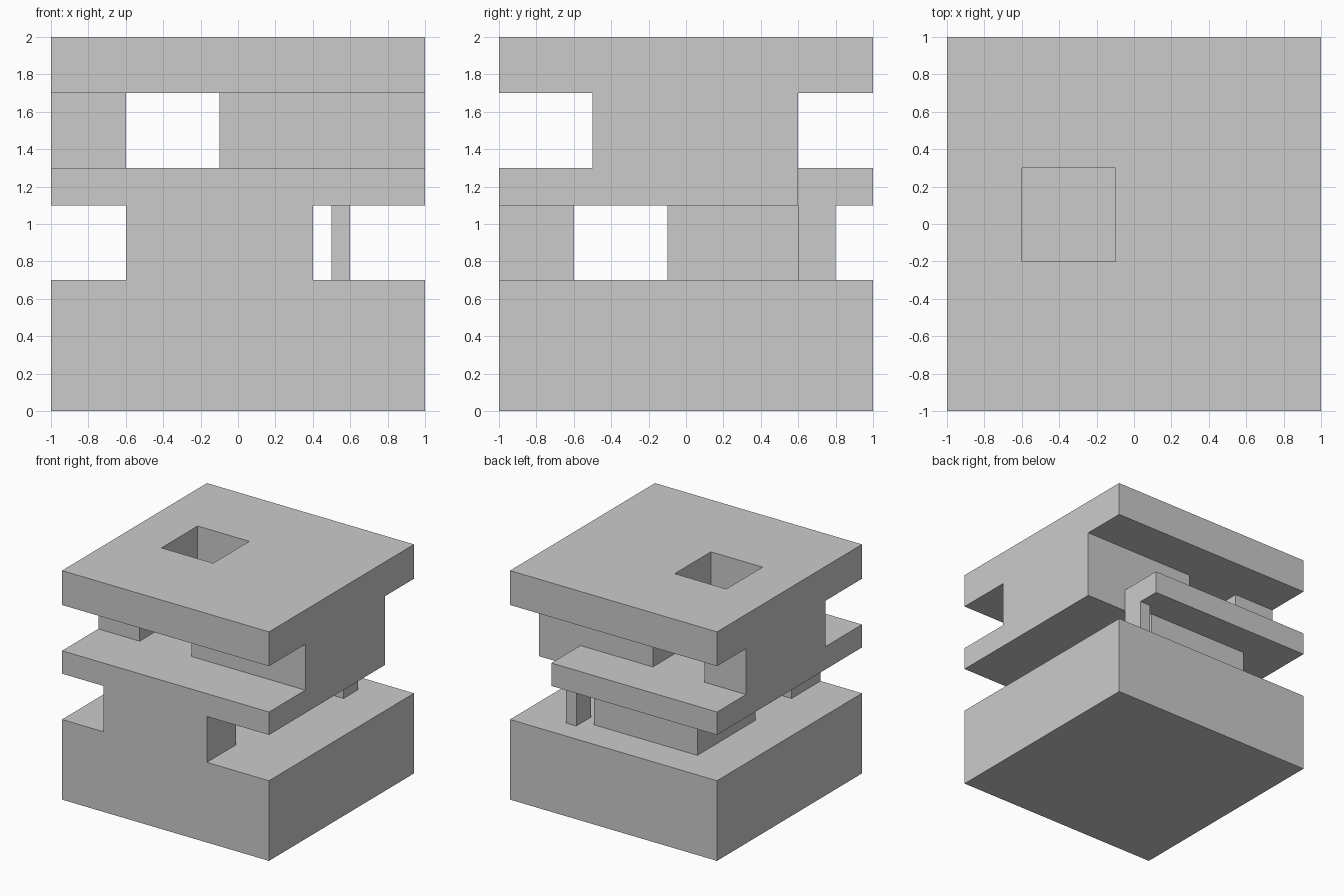
import bpy
import bmesh

if "Cube" in bpy.data.objects:
    bpy.data.objects.remove(bpy.data.objects["Cube"])


def box(name, x, y, z):
    """Axis-aligned box from (min, max) ranges."""
    bm = bmesh.new()
    bmesh.ops.create_cube(bm, size=1)
    for v in bm.verts:
        v.co = [r[0] if c < 0 else r[1] for c, r in zip(v.co, (x, y, z))]
    mesh = bpy.data.meshes.new(name)
    bm.to_mesh(mesh)
    bm.free()
    obj = bpy.data.objects.new(name, mesh)
    bpy.context.collection.objects.link(obj)
    return obj


def combine(target, other, operation):
    """Apply an exact boolean and remove the helper."""
    other.hide_render = True
    mod = target.modifiers.new(operation, 'BOOLEAN')
    mod.operation, mod.solver, mod.object = operation, 'EXACT', other
    bpy.context.view_layer.update()
    graph = bpy.context.evaluated_depsgraph_get()
    mesh = bpy.data.meshes.new_from_object(target.evaluated_get(graph))
    target.modifiers.clear()
    target.data = mesh
    bpy.data.objects.remove(other)


FULL = (-1, 1)

# Solid base
body = box("stacked_block", FULL, FULL, (0, 0.7))

# Middle shelf with a notched back right corner
shelf = box("middle_shelf", FULL, FULL, (1.1, 1.3))
combine(shelf, box("corner_notch", (0.6, 1.5), (0.6, 1.5), (1, 1.4)), 'DIFFERENCE')

# Top slab with a square opening
slab = box("top_slab", FULL, FULL, (1.7, 2))
combine(slab, box("square_opening", (-0.6, -0.1), (-0.2, 0.3), (1.6, 2.1)), 'DIFFERENCE')

# Supports overlap the levels slightly so everything fuses into one solid
lower, upper = (0.6, 1.2), (1.2, 1.8)
supports = [
    box("front_support", (-0.6, 0.4), (-1, -0.6), lower),
    box("rear_support", (-0.6, 0.4), (-0.1, 0.7), lower),
    box("thin_post", (0.5, 0.6), (0.6, 0.8), lower),
    box("left_support", (-1, -0.6), (-0.5, 0.6), upper),
    box("right_support", (-0.1, 1), (-0.5, 0.6), upper),
]
for part in supports[:3] + [shelf] + supports[3:] + [slab]:
    combine(body, part, 'UNION')

# Merge coplanar faces
bm = bmesh.new()
bm.from_mesh(body.data)
bmesh.ops.remove_doubles(bm, verts=bm.verts, dist=1e-5)
bmesh.ops.dissolve_limit(bm, angle_limit=0.01, verts=bm.verts, edges=bm.edges)
bmesh.ops.recalc_face_normals(bm, faces=bm.faces)
bm.to_mesh(body.data)
bm.free()
